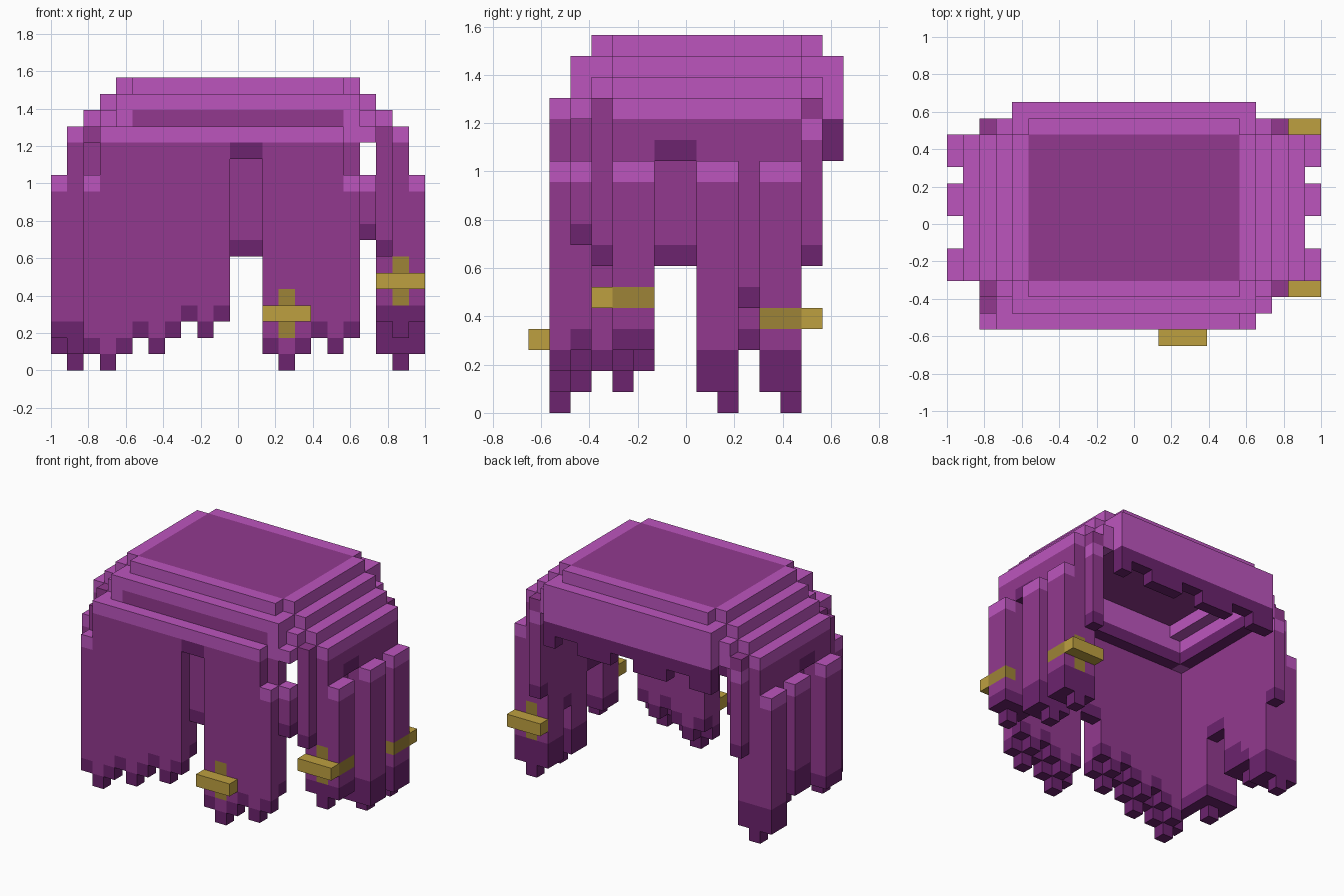
import bpy, bmesh
from mathutils import Vector

cube = bpy.data.objects.get("Cube")
if cube:
    bpy.data.objects.remove(cube, do_unlink=True)

U = 2 / 23                       # block size
W = 23                           # width in blocks
CENTRE = Vector((11.5, 7.5, 0))


def linear(c):
    c /= 255
    return c / 12.92 if c <= 0.04045 else ((c + 0.055) / 1.055) ** 2.4


def material(name, rgb):
    m = bpy.data.materials.new(name)
    col = [linear(c) for c in rgb] + [1]
    m.diffuse_color = col
    m.use_nodes = True
    node = next(n for n in m.node_tree.nodes if n.type == 'BSDF_PRINCIPLED')
    node.inputs["Base Color"].default_value = col
    node.inputs["Roughness"].default_value = 0.9
    return m


LIGHT, MID, DARK, GOLD, DULL = range(5)
MATS = [material("light purple", (188, 85, 190)), material("purple", (146, 57, 143)),
        material("dark purple", (108, 35, 110)), material("gold", (190, 160, 64)),
        material("dull gold", (158, 131, 55))]

blocks = {}                      # (x, y, z) -> [part, colour]


def cells(x, y, z):
    return [(i, j, k) for i in range(*x) for j in range(*y) for k in range(*z)]


def fill(part, x, y, z, colour):
    for c in cells(x, y, z):
        blocks[c] = [part, colour]


def strand(part, x, y, z, tips=1, shine=0):
    """Hair block with a dark lower end and an optional light top."""
    fill(part, x, y, z, MID)
    fill(part, x, y, (z[0], z[0] + tips), DARK)
    fill(part, x, y, (z[1] - shine, z[1]), LIGHT)


def paint(x, y, z, colour):
    for c in cells(x, y, z):
        if c in blocks:
            blocks[c][1] = colour


def carve(x, y, z):
    for c in cells(x, y, z):
        blocks.pop(c, None)


def mirrored(x, left):
    return x if left else (W - x[1], W - x[0])


# Stepped crown, hollow inside
steps = {14: [(1, 22, 4, 13), (2, 21, 3, 14), (3, 20, 2, 14), (3, 18, 1, 14), (4, 19, 2, 15)],
         15: [(2, 21, 4, 13), (3, 20, 3, 14), (4, 19, 2, 15)],
         16: [(3, 20, 4, 13), (4, 19, 3, 14), (4, 19, 2, 15)],
         17: [(4, 19, 4, 13), (5, 18, 3, 14)]}
for k, rects in steps.items():
    for x0, x1, y0, y1 in rects:
        fill("crown", (x0, x1), (y0, y1), (k, k + 1), LIGHT)
carve((4, 19), (4, 14), (14, 16))
carve((5, 18), (4, 13), (16, 17))
paint((5, 18), (4, 13), (17, 18), MID)
paint((5, 18), (2, 3), (15, 16), MID)
for left in (True, False):
    for y in (3, 13):
        paint(mirrored((20, 21), left), (y, y + 1), (14, 16), MID)
    paint(mirrored((19, 20), left), (4, 13), (14, 15), DARK)
paint((4, 19), (3, 4), (14, 15), DARK)

# Front curtains with ragged ends, two blocks deep
for part, start, ends in (("front_curtain_right", 3, (0, 1, 2, 1, 2, 3, 2, 3)),
                          ("front_curtain_left", 13, (1, 0, 1, 2, 1))):
    for n, end in enumerate(ends):
        i = start + n
        strand(part, (i, i + 1), (1, 2), (end, 14))
        strand(part, (i, i + 1), (2, 3), (end + 1, 14))
strand("front_curtain_left", (18, 19), (1, 2), (2, 12), shine=1)
strand("front_curtain_left", (18, 19), (2, 3), (3, 14))
strand("front_curtain_right", (2, 3), (1, 2), (1, 12), shine=1)
strand("front_curtain_right", (2, 3), (2, 4), (2, 14))
strand("front_parting", (11, 13), (1, 2), (13, 14))
strand("front_parting", (11, 13), (2, 3), (7, 14))

# Short strands at the front left corner
strand("corner_strand", (19, 20), (2, 3), (8, 12), shine=1)
strand("corner_strand", (20, 21), (3, 4), (7, 14))

# Side locks: first y, last y, tip y, lowest block on left and right sides
for left, side in ((True, "left"), (False, "right")):
    m = lambda a, b: mirrored((a, b), left)
    strand("side_parting_" + side, m(21, 22), (4, 13), (12, 14))
    strand("side_parting_" + side, m(20, 21), (6, 8), (7, 14))
    strand("side_parting_" + side, m(20, 22), (10, 11), (5 if left else 3, 14))
    strand("rear_strand_" + side, m(20, 21), (13, 14), (7, 14), shine=1)
    for name, y0, y1, tip, low in (("front", 4, 6, 4, 2 if left else 1),
                                   ("middle", 8, 10, 9, 0 if left else 2),
                                   ("rear", 11, 13, 12, 0)):
        part = f"{name}_side_lock_{side}"
        ends = 1 if name == "front" else 2
        strand(part, m(20, 22), (y0, y1), (low + 1, 14), ends)
        strand(part, m(22, 23), (y0, y1), (low + 1, 12), ends, 1)
        strand(part, m(21, 22), (tip, tip + 1), (low, low + 2), 2)

# Ragged flap at the back
for i in range(4, 19):
    end = 12 if i % 5 in (0, 3, 4) else 13
    strand("back_flap", (i, i + 1), (14, 15), (end, 14), 14 - end)

# Crossed hair clips: raised bar plus coloured blocks in the hair
fill("front_clip", (13, 16), (0, 1), (3, 4), GOLD)
paint((14, 15), (1, 2), (2, 5), DULL)
fill("side_clip", (20, 23), (3, 4), (5, 6), GOLD)
paint((21, 22), (4, 5), (4, 7), DULL)
paint((22, 23), (4, 6), (5, 6), DULL)
fill("rear_clip", (20, 23), (13, 14), (4, 5), GOLD)
paint((21, 22), (12, 13), (3, 6), DULL)
paint((22, 23), (11, 13), (4, 5), DULL)

# Build one mesh per part from the exposed block faces
for part in sorted({b[0] for b in blocks.values()}):
    bm = bmesh.new()
    for cell, (owner, colour) in blocks.items():
        if owner != part:
            continue
        base = Vector(cell)
        for axis in range(3):
            for sign in (0, 1):
                near = list(cell)
                near[axis] += 2 * sign - 1
                if tuple(near) in blocks:
                    continue
                a, b = Vector((0, 0, 0)), Vector((0, 0, 0))
                a[(axis + 1) % 3] = b[(axis + 2) % 3] = 1
                o = base.copy()
                o[axis] += sign
                quad = [o, o + a, o + a + b, o + b]
                if not sign:
                    quad.reverse()
                f = bm.faces.new([bm.verts.new((p - CENTRE) * U) for p in quad])
                f.material_index = colour
    bmesh.ops.remove_doubles(bm, verts=bm.verts, dist=U / 100)
    bmesh.ops.dissolve_limit(bm, angle_limit=0.01, verts=bm.verts, edges=bm.edges,
                             delimit={'MATERIAL'})
    mesh = bpy.data.meshes.new(part)
    bm.to_mesh(mesh)
    bm.free()
    for m in MATS:
        mesh.materials.append(m)
    bpy.context.scene.collection.objects.link(bpy.data.objects.new(part, mesh))
